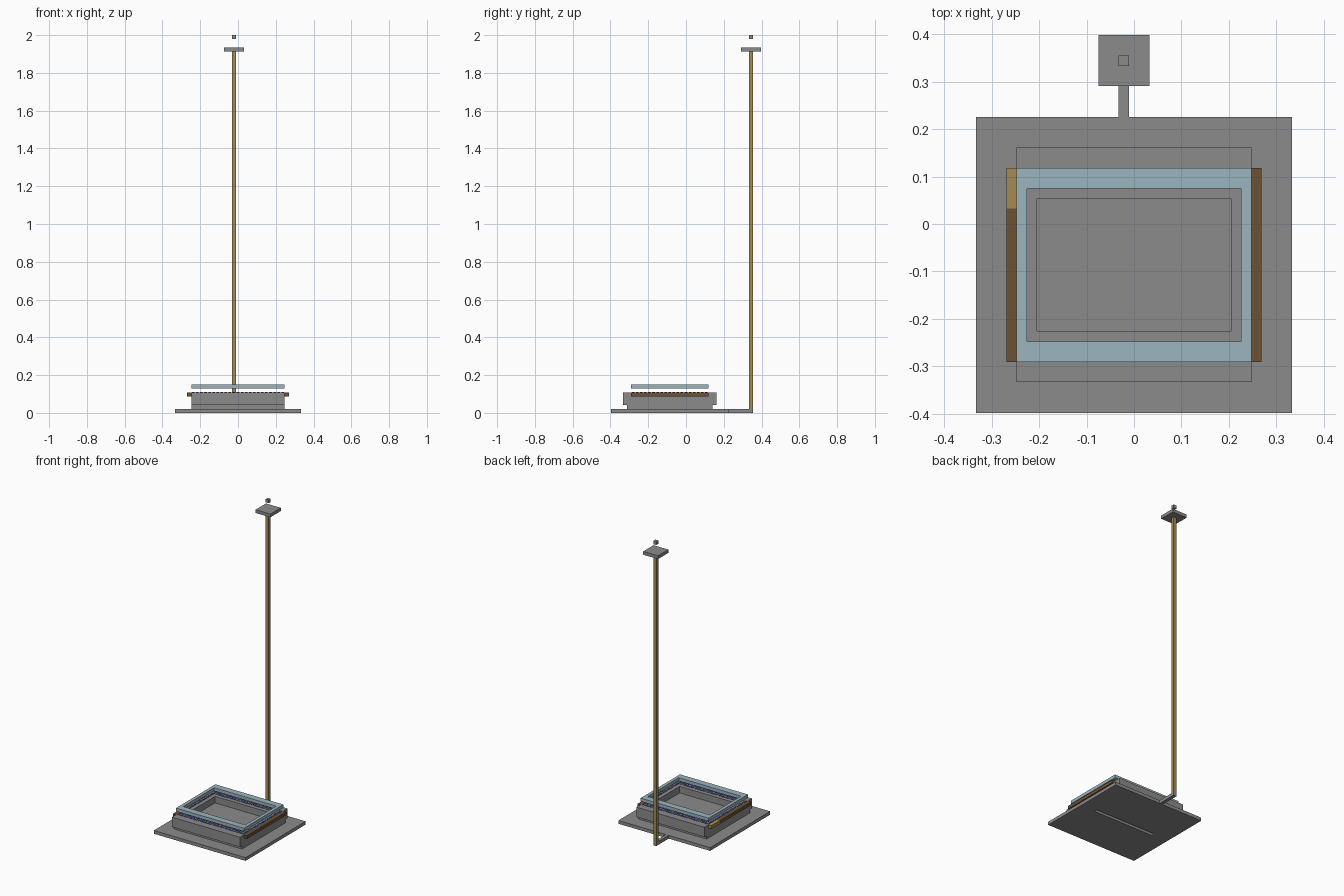
import bpy
import bmesh

if "Cube" in bpy.data.objects:
    bpy.data.objects.remove(bpy.data.objects["Cube"])

V = 2 / 93  # one block unit; all sizes below are in blocks


def material(name, rgb):
    m = bpy.data.materials.new(name)
    m.diffuse_color = (*rgb, 1)
    m.use_nodes = True
    m.node_tree.nodes["Principled BSDF"].inputs["Base Color"].default_value = m.diffuse_color
    return m


GREY = material("stone_grey", (0.26, 0.26, 0.26))
BROWN = material("dark_wood", (0.15, 0.085, 0.034))
GOLD = material("light_wood", (0.37, 0.26, 0.085))
GLASS = material("pale_blue_glass", (0.33, 0.46, 0.52))
BLUE = material("deep_blue", (0.04, 0.08, 0.55))


def finish(name, bm, mats):
    bmesh.ops.recalc_face_normals(bm, faces=bm.faces)
    me = bpy.data.meshes.new(name)
    bm.to_mesh(me)
    bm.free()
    for m in mats:
        me.materials.append(m)
    ob = bpy.data.objects.new(name, me)
    bpy.context.collection.objects.link(ob)
    return ob


def add_box(bm, x0, x1, y0, y1, z0, z1, index=0):
    lo = [bm.verts.new((x * V, y * V, z0 * V))
          for x, y in ((x0, y0), (x1, y0), (x1, y1), (x0, y1))]
    face = bm.faces.new(lo)
    up = bmesh.ops.extrude_face_region(bm, geom=[face])["geom"]
    verts = [g for g in up if isinstance(g, bmesh.types.BMVert)]
    bmesh.ops.translate(bm, verts=verts, vec=(0, 0, (z1 - z0) * V))
    bm.faces.ensure_lookup_table()
    if face not in lo[0].link_faces:
        bm.faces.new(lo)
    for f in {f for v in lo + verts for f in v.link_faces}:
        f.material_index = index


def box(name, dims, mat):
    bm = bmesh.new()
    add_box(bm, *dims)
    return finish(name, bm, [mat])


def frame(name, outer, inner, z0, z1, mat):
    """Rectangular ring between two (x0, x1, y0, y1) rectangles."""
    bm = bmesh.new()

    def loop(r, z):
        return [bm.verts.new((x * V, y * V, z * V)) for x, y in
                ((r[0], r[2]), (r[1], r[2]), (r[1], r[3]), (r[0], r[3]))]
    loops = [loop(outer, z0), loop(outer, z1), loop(inner, z1), loop(inner, z0)]
    for i in range(4):
        a, b = loops[i], loops[(i + 1) % 4]
        for k in range(4):
            n = (k + 1) % 4
            bm.faces.new((a[k], a[n], b[n], b[k]))
    return finish(name, bm, [mat])


# Base slab with a narrow slot in the underside, and the arm to the mast
frame("base_slab", (-15.5, 15.5, -18.5, 10.5), (-10.5, 10.5, -4.5, -3.5), 0, 1, GREY)
box("mast_arm", (-1.5, -0.5, 10.5, 16.5, 0, 1), GREY)

# Basin: narrower foot, upper wall with opening, sunken floor
box("basin_foot", (-11.5, 11.5, -14.5, 6.5, 1, 2), GREY)
frame("basin_wall", (-11.5, 11.5, -15.5, 7.5), (-9.5, 9.5, -10.5, 2.5), 2, 5, GREY)
box("basin_floor", (-9.5, 9.5, -10.5, 2.5, 2, 3), GREY)

# Wooden side rails, with a lighter piece at the back of the left one
box("right_rail", (11.5, 12.5, -13.5, 5.5, 4, 5), BROWN)
box("left_rail", (-12.5, -11.5, -13.5, 1.5, 4, 5), BROWN)
box("left_rail_end", (-12.5, -11.5, 1.5, 5.5, 4, 5), GOLD)

# Floating glass ring
frame("glass_ring", (-11.5, 11.5, -13.5, 5.5), (-10.5, 10.5, -11.5, 3.5), 6, 7, GLASS)

# Small coloured plates on the wall top, below the ring
bm = bmesh.new()
cells = [(x, y) for x in range(-11, 12) for y in (-13, -12, 4, 5)]
cells += [(x, y) for x in (-11, 11) for y in range(-11, 4)]
for x, y in cells:
    kind = (x + y) % 3
    h = 0.32
    add_box(bm, x - h, x + h, y - h, y + h, 5, 5.1, 1 if kind == 0 else 0)
finish("light_plates", bm, [BLUE, BROWN])

# Mast with its platform and a floating block above
box("mast", (-1.5, -0.5, 15.5, 16.5, 1, 89), GOLD)
box("mast_platform", (-3.5, 1.5, 13.5, 18.5, 89, 90), GREY)
box("top_block", (-1.5, -0.5, 15.5, 16.5, 92, 93), GREY)
